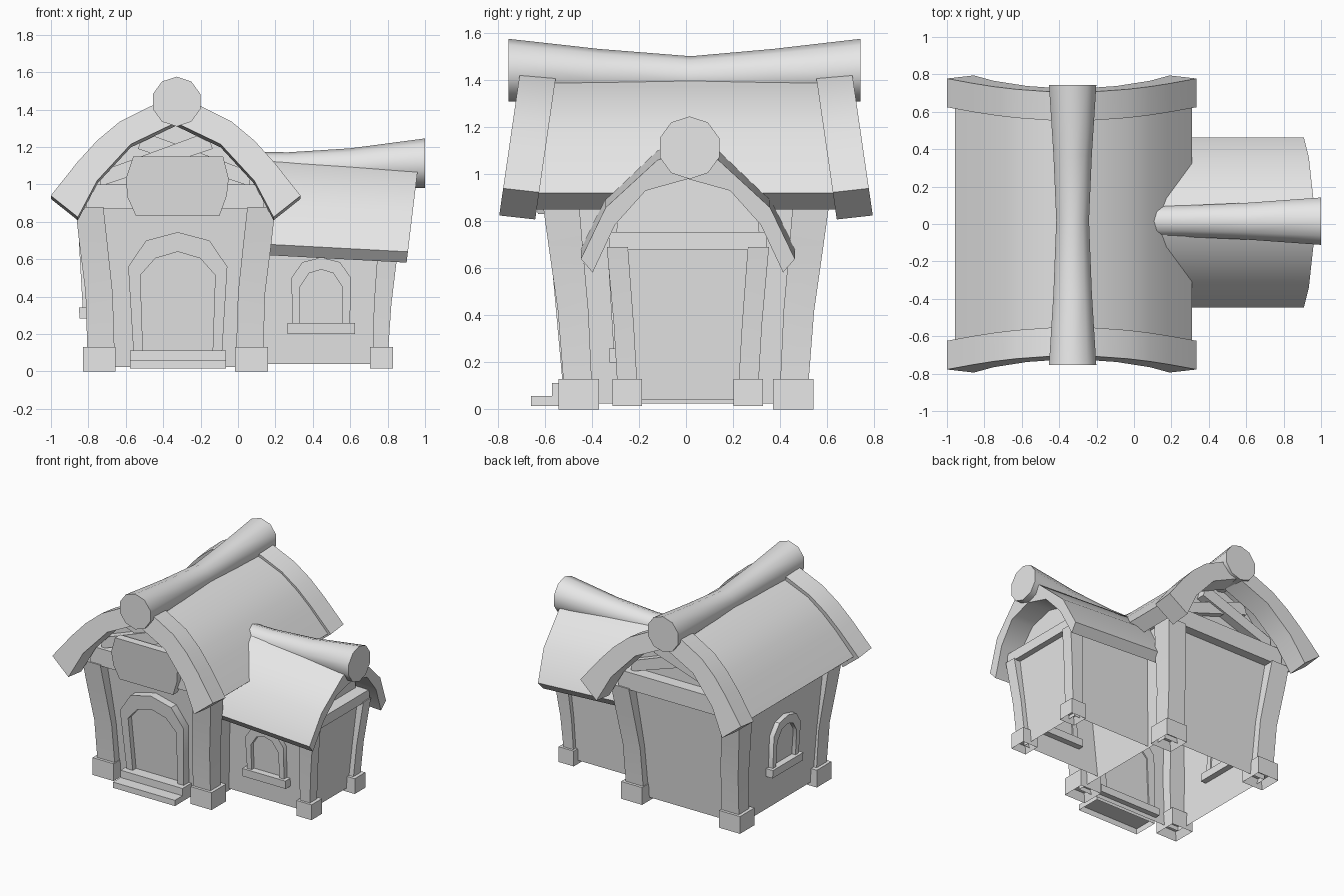
import bpy, bmesh, math

cube = bpy.data.objects.get("Cube")
if cube:
    bpy.data.objects.remove(cube, do_unlink=True)

grey = bpy.data.materials.new("plain_grey")
grey.use_nodes = True
grey.diffuse_color = (0.8, 0.8, 0.8, 1)
grey.node_tree.nodes["Principled BSDF"].inputs["Base Color"].default_value = (0.8, 0.8, 0.8, 1)

CX = -0.335   # centre line of the main house
WY = 0.008    # centre line of the side wing


def finish(name, bm):
    """Turn a bmesh into an object, smooth across shallow edges only."""
    bmesh.ops.recalc_face_normals(bm, faces=bm.faces)
    for f in bm.faces:
        f.smooth = True
    for e in bm.edges:
        e.smooth = e.calc_face_angle(math.pi) < math.radians(40)
    mesh = bpy.data.meshes.new(name)
    bm.to_mesh(mesh)
    bm.free()
    mesh.materials.append(grey)
    obj = bpy.data.objects.new(name, mesh)
    bpy.context.collection.objects.link(obj)
    return obj


def loft(name, rings, start=True, end=True, hollow=0):
    """Bridge rings of points, cap the chosen ends, optionally recess the first cap."""
    bm = bmesh.new()
    rows = [[bm.verts.new(p) for p in ring] for ring in rings]
    n = len(rows[0])
    for a, b in zip(rows, rows[1:]):
        for i in range(n):
            j = (i + 1) % n
            bm.faces.new((a[i], a[j], b[j], b[i]))
    if start:
        first = bm.faces.new(rows[0])
    if end:
        bm.faces.new(rows[-1])
    if hollow:
        bmesh.ops.recalc_face_normals(bm, faces=bm.faces)
        bmesh.ops.inset_region(bm, faces=[first], thickness=hollow)
        bmesh.ops.translate(bm, verts=first.verts, vec=(0, 0, hollow * 2))
    return finish(name, bm)


def rect(x0, x1, y0, y1, z):
    return [(x0, y0, z), (x1, y0, z), (x1, y1, z), (x0, y1, z)]


def box(name, x0, x1, y0, y1, z0, z1, **caps):
    return loft(name, [rect(x0, x1, y0, y1, z) for z in (z0, z1)], **caps)


def mirror(half):
    """Complete a half outline that starts on the centre line."""
    return [(-u, z) for u, z in reversed(half[1:])] + half


def shell(outer, inner):
    return mirror(outer) + mirror(inner)[::-1]


def plate(name, outline, place, d0, d1):
    """Extrude a flat outline from depth d0 to d1 on a wall mapping."""
    return loft(name, [[place(u, z, d) for u, z in outline] for d in (d0, d1)])


# wall mappings: across, height, distance out from the leaning wall
def front_wall(u, z, d):
    return (CX + u, -(0.455 + 0.09 * z + d), z)


def left_wall(u, z, d):
    return (CX - (0.44 + 0.057 * z + d), u, z)


def wing_wall(u, z, d):
    return (0.445 + u, WY - (0.265 + 0.06 * z + d), z)


# main walls and wing walls, open below and above
loft("main_walls", [rect(CX - a, CX + a, -b, b, z)
                    for a, b, z in ((0.441, 0.457, 0.025), (0.49, 0.535, 0.9))],
     start=False, end=False)
loft("wing_walls", [rect(x0, x1, WY - b, WY + b, z)
                    for x0, x1, b, z in ((0.1, 0.76, 0.267, 0.04), (0.13, 0.81, 0.307, 0.7))],
     start=False, end=False)

# curved corner posts on hollow footings
for sy, side in ((-1, "front"), (1, "back")):
    for sx, hand in ((-1, "right"), (1, "left")):
        loft(f"main_post_{side}_{hand}", [
            rect(CX + sx * a, CX + sx * b, sy * c, sy * d, z) for a, b, c, d, z in (
                (0.325, 0.47, 0.40, 0.52, 0.1), (0.335, 0.48, 0.415, 0.545, 0.42),
                (0.365, 0.515, 0.44, 0.585, 0.7), (0.385, 0.535, 0.455, 0.61, 0.88))])
        xa, xb = sorted((CX + sx * 0.32, CX + sx * 0.495))
        ya, yb = sorted((sy * 0.37, sy * 0.543))
        box(f"main_footing_{side}_{hand}", xa, xb, ya, yb, 0, 0.13, hollow=0.03)
    loft(f"wing_post_{side}", [
        rect(a, b, WY + sy * c, WY + sy * d, z) for a, b, c, d, z in (
            (0.72, 0.802, 0.215, 0.3, 0.1), (0.727, 0.82, 0.23, 0.315, 0.36),
            (0.75, 0.86, 0.255, 0.345, 0.69))])
    ya, yb = sorted((WY + sy * 0.195, WY + sy * 0.32))
    box(f"wing_footing_{side}", 0.705, 0.83, ya, yb, 0.015, 0.13, hollow=0.025)

# gable panels, tie beams and crossed braces
gable = mirror([(0, 1.36), (0.24, 1.24), (0.41, 1.04), (0.46, 0.87)])
for sy, side in ((-1, "front"), (1, "back")):
    loft(f"main_gable_{side}", [[(CX + u, sy * y, z) for u, z in gable] for y in (0.49, 0.51)])
    ya, yb = sorted((sy * 0.45, sy * 0.6))
    box(f"tie_beam_{side}", CX - 0.475, CX + 0.475, ya, yb, 0.87, 1.0)
    for sx, depth in ((-1, 0.56), (1, 0.575)):
        bar = [(-0.4, 0.99), (0.2, 1.19), (0.17, 1.28), (-0.4, 1.07)]
        loft(f"gable_brace_{side}", [[(CX + sx * u, sy * y, z) for u, z in bar]
                                     for y in (0.48, depth)])
gable = mirror([(0, 1.02), (0.17, 0.96), (0.3, 0.8), (0.31, 0.68)])
loft("wing_gable", [[(x, WY + u, z) for u, z in gable] for x in (0.74, 0.76)])
box("wing_tie_beam", 0.72, 0.853, WY - 0.335, WY + 0.335, 0.68, 0.755)

# main roof, with thicker raking trims that lift outwards at both ends
roof = shell([(0, 1.435), (0.13, 1.375), (0.29, 1.30), (0.41, 1.195), (0.5, 1.095), (0.634, 0.92)],
             [(0, 1.35), (0.25, 1.24), (0.44, 1.03), (0.55, 0.85)])


def lean(z, base):
    return base + (1.42 - z) * 0.145


loft("main_roof", [[(CX + 0.012 + u, s * lean(z, 0.6), z) for u, z in roof] for s in (-1, 1)])
trim = shell([(0, 1.47), (0.13, 1.42), (0.30, 1.335), (0.42, 1.235), (0.525, 1.12), (0.668, 0.94)],
             [(0, 1.33), (0.24, 1.215), (0.42, 1.02), (0.523, 0.825)])
for s, side in ((-1, "front"), (1, "back")):
    loft(f"roof_trim_{side}", [[(CX + 0.002 + u, s * lean(z, b), z - drop) for u, z in trim]
                               for b, drop in ((0.555, 0.017), (0.708, 0))])

# wing roof, drooping toward its free end
roof = shell([(0, 1.11), (0.13, 1.06), (0.35, 0.858), (0.455, 0.64)],
             [(0, 0.98), (0.18, 0.93), (0.31, 0.785), (0.405, 0.582)])
loft("wing_roof", [[(0.12, WY + u, z + 0.042) for u, z in roof],
                   [(0.96 - (1.07 - z) * 0.12, WY + u, z) for u, z in roof]])


# ridge logs that swell at their ends
def log(name, stations, place):
    rings = []
    for t, r, h in stations:
        rings.append([place(t, r * math.sin(k * math.pi / 5), h + r * math.cos(k * math.pi / 5))
                      for k in range(10)])
    return loft(name, rings)


log("main_ridge_log", ((-0.755, 0.133, 1.443), (-0.37, 0.108, 1.425), (0.02, 0.092, 1.41),
                       (0.37, 0.108, 1.425), (0.742, 0.133, 1.443)),
    lambda t, u, z: (-0.328 + u, t, z))
log("wing_ridge_log", ((0.03, 0.086, 1.087), (0.27, 0.088, 1.084), (0.6, 0.103, 1.09),
                       (1.0, 0.133, 1.113)),
    lambda t, u, z: (t, 0.015 + u, z))

# door with arched frame and steps
outer = mirror([(0, 0.745), (0.17, 0.7), (0.265, 0.56), (0.235, 0.07)])
inner = mirror([(0, 0.64), (0.12, 0.605), (0.2, 0.515), (0.185, 0.07)])
plate("door_frame", [(u + 0.013, z) for u, z in outer + inner[::-1]], front_wall, -0.02, 0.06)
plate("door", [(u + 0.013, z) for u, z in inner], front_wall, -0.01, 0.02)
box("lower_step", -0.578, -0.063, -0.66, -0.47, 0.015, 0.058, start=False)
box("upper_step", -0.578, -0.063, -0.57, -0.42, 0.058, 0.113)

# arched windows with sills that run through the wall
for name, place, z0 in (("wing_window", wing_wall, 0.2), ("side_window", left_wall, 0.283)):
    outer = mirror([(0, 0.41), (0.1, 0.385), (0.16, 0.3), (0.153, 0.05)])
    inner = mirror([(0, 0.345), (0.065, 0.325), (0.115, 0.25), (0.115, 0.05)])
    ring = [(u, z + z0) for u, z in outer + inner[::-1]]
    plate(name + "_frame", ring, place, -0.02, 0.036)
    plate(name + "_pane", [(u, z + z0) for u, z in inner], place, -0.01, 0.006)
    sill = [(-0.18, z0), (0.18, z0), (0.18, z0 + 0.06), (-0.18, z0 + 0.06)]
    plate(name + "_sill", sill, place, -0.045, 0.056)

# blank hanging board over the door
board = [(-0.225, 1.15), (0.255, 1.15), (0.285, 1.03), (0.275, 0.94),
         (0.235, 0.83), (-0.21, 0.83), (-0.255, 0.93), (-0.265, 1.03)]
loft("hanging_board", [[(CX + u, -(y + (z - 0.83) * 0.1), z) for u, z in board]
                       for y in (0.57, 0.63)])
